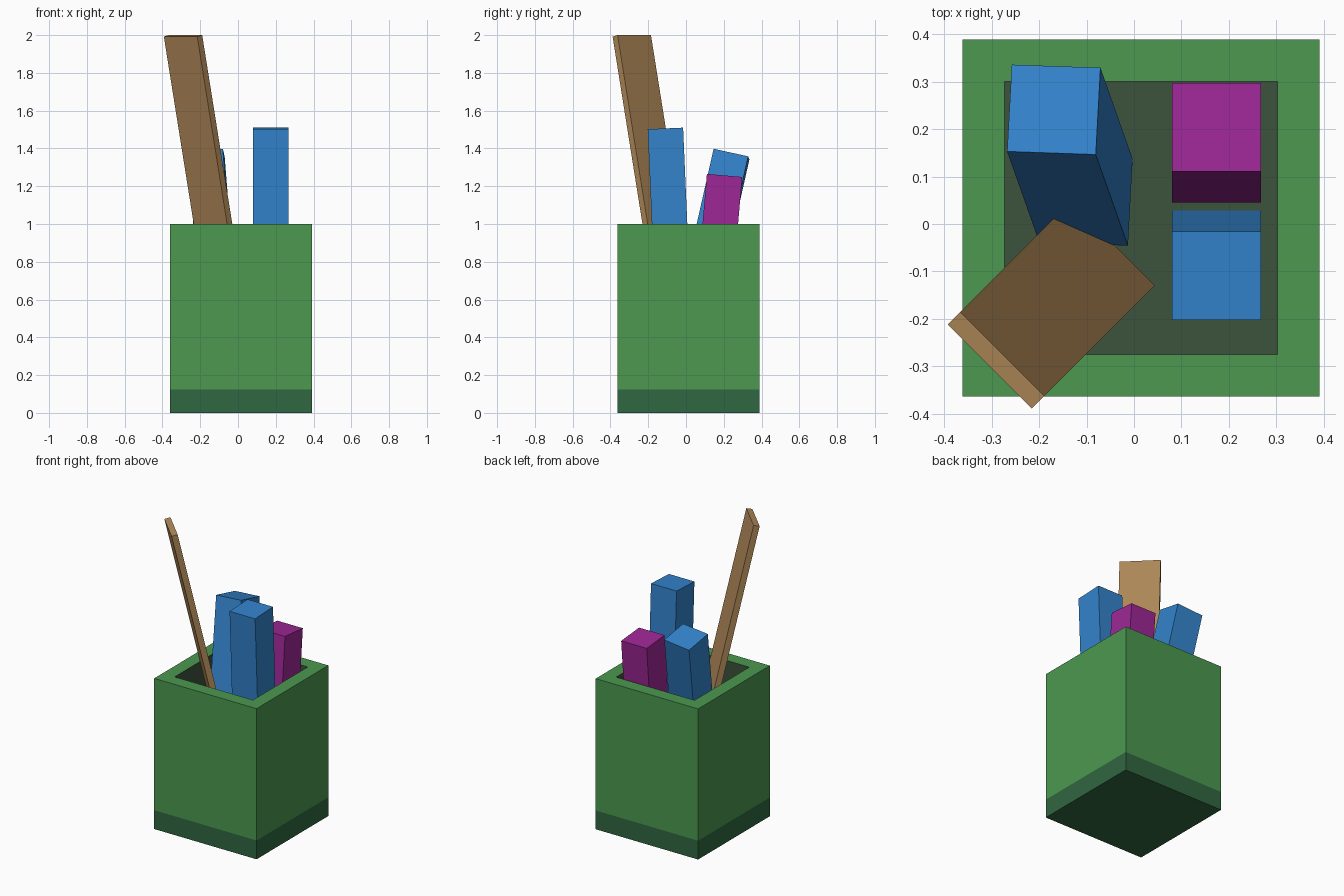
import bpy, bmesh, math
from mathutils import Matrix, Vector

if "Cube" in bpy.data.objects:
    bpy.data.objects.remove(bpy.data.objects["Cube"])


def material(name, rgb):
    """Flat colour from 0-255 sRGB, stored as linear."""
    mat = bpy.data.materials.new(name)
    lin = [((c / 255 + 0.055) / 1.055) ** 2.4 for c in rgb]
    mat.diffuse_color = (*lin, 1)
    mat.use_nodes = True
    mat.node_tree.nodes["Principled BSDF"].inputs["Base Color"].default_value = mat.diffuse_color
    return mat


GREEN = material("green", (76, 152, 80))
DARK_GREEN = material("dark_green", (48, 103, 65))
INSIDE = material("shadow_green", (60, 82, 60))
BLUE = material("blue", (51, 131, 204))
PURPLE = material("purple", (158, 39, 150))
BROWN = material("brown", (176, 137, 88))


def add_object(name, bm, mats):
    bmesh.ops.recalc_face_normals(bm, faces=bm.faces)
    mesh = bpy.data.meshes.new(name)
    bm.to_mesh(mesh)
    bm.free()
    for mat in mats:
        mesh.materials.append(mat)
    obj = bpy.data.objects.new(name, mesh)
    bpy.context.collection.objects.link(obj)
    return obj


def stick(name, size, top, turn, mat):
    """Box hanging down from the middle of its top face, turned by XYZ degrees."""
    bm = bmesh.new()
    bmesh.ops.create_cube(bm, size=1, matrix=Matrix.Diagonal((*size, 1)))
    bmesh.ops.translate(bm, verts=bm.verts, vec=(0, 0, -size[2] / 2))
    obj = add_object(name, bm, [mat])
    obj.location = top
    obj.rotation_euler = [math.radians(a) for a in turn]


# Cup: square block with a recess, dark band at the foot, dark inside
CENTRE, WIDTH, WALL, FLOOR, BAND = (0.015, 0.0125), 0.752, 0.125, 0.5, 0.125
bm = bmesh.new()
bmesh.ops.create_cube(bm, size=1, matrix=Matrix.Diagonal((WIDTH, WIDTH, 1, 1)))
bmesh.ops.translate(bm, verts=bm.verts, vec=(*CENTRE, 0.5))
top = next(f for f in bm.faces if f.normal.z > 0.9)
bmesh.ops.inset_region(bm, faces=[top], thickness=WALL)
walls = bmesh.ops.extrude_face_region(bm, geom=[top])
bmesh.ops.translate(bm, vec=(0, 0, FLOOR - 1),
                    verts=[v for v in walls["geom"] if isinstance(v, bmesh.types.BMVert)])
if top.is_valid:
    bm.faces.remove(top)
bmesh.ops.bisect_plane(bm, geom=bm.verts[:] + bm.edges[:] + bm.faces[:],
                       plane_co=(0, 0, BAND), plane_no=(0, 0, 1))
for f in bm.faces:
    inner = all(max(abs(v.co.x - CENTRE[0]), abs(v.co.y - CENTRE[1])) < WIDTH / 2 - 0.01
                for v in f.verts)
    f.material_index = 2 if inner else int(f.calc_center_median().z < BAND)
add_object("cup", bm, [GREEN, DARK_GREEN, INSIDE])

# Pens and ruler leaning in the cup
PEN = 0.1875
stick("blue_pen_upright", (PEN, PEN, 1.0), (0.174, -0.109, 1.506), (2.5, 0, 0), BLUE)
stick("purple_pen", (PEN, PEN, 0.75), (0.174, 0.204, 1.257), (-5, 0, 0), PURPLE)
stick("blue_pen_leaning", (PEN, PEN, 0.875), (-0.169, 0.241, 1.37), (-12.5, -5, -2), BLUE)
stick("ruler", (0.25, 0.038, 1.5), (-0.291, -0.287, 1.996), (12.7, 0, -45), BROWN)
